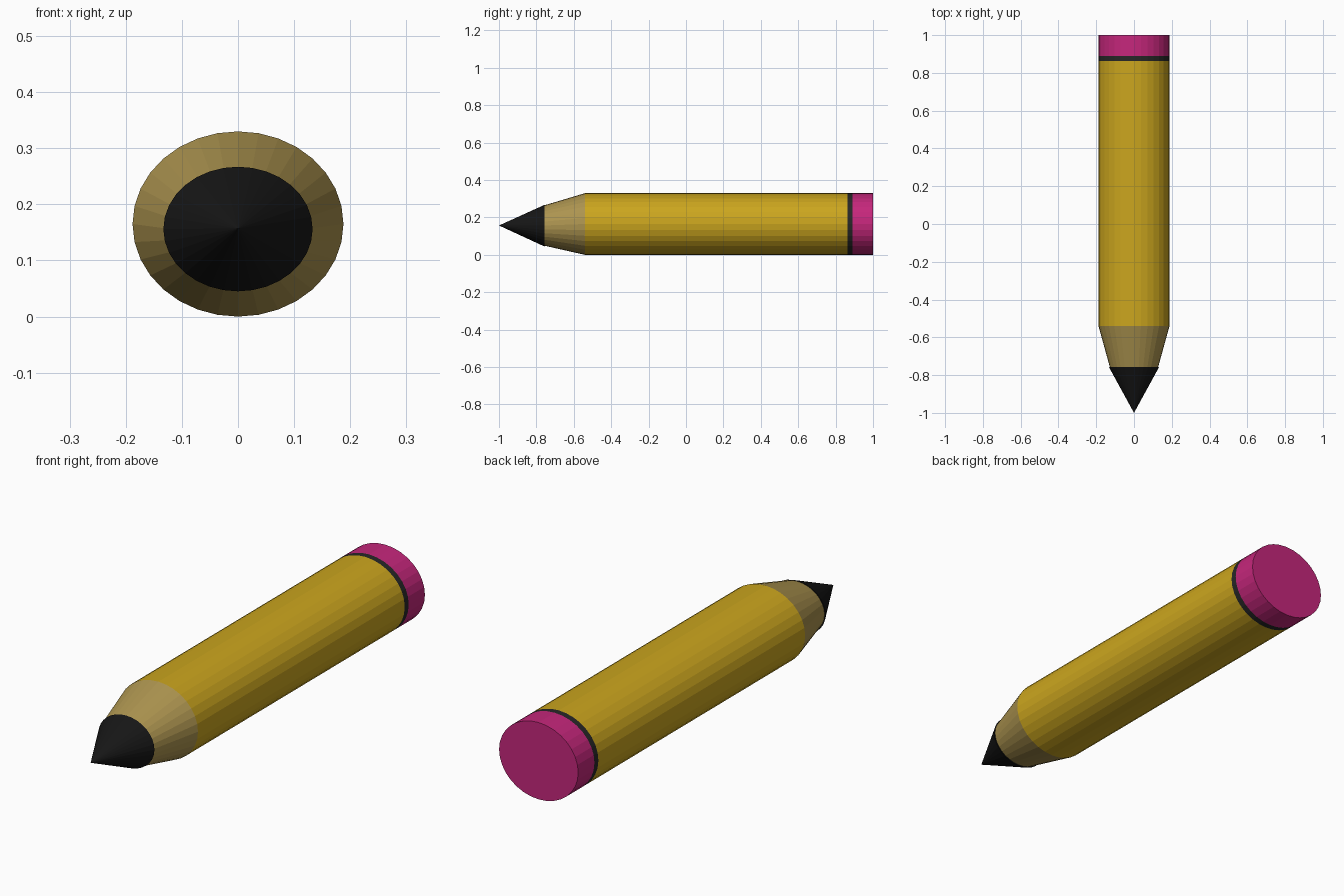
import bpy, bmesh
from math import sin, cos, tau

if "Cube" in bpy.data.objects:
    bpy.data.objects.remove(bpy.data.objects["Cube"])

SIDES = 32


def material(name, rgb):
    m = bpy.data.materials.new(name)
    m.diffuse_color = (*rgb, 1)
    m.use_nodes = True
    m.node_tree.nodes["Principled BSDF"].inputs["Base Color"].default_value = m.diffuse_color
    return m


def loft(name, sections, mat):
    """Closed oval solid along y; each section is (y, centre z, x radius, z radius)."""
    bm = bmesh.new()
    rings = []
    for y, cz, rx, rz in sections:
        if rx == 0:
            rings.append([bm.verts.new((0, y, cz))] * SIDES)
        else:
            rings.append([bm.verts.new((rx * sin(tau * i / SIDES), y,
                                        cz + rz * cos(tau * i / SIDES)))
                          for i in range(SIDES)])
    for a, b in zip(rings, rings[1:]):
        for i in range(SIDES):
            j = (i + 1) % SIDES
            bm.faces.new(dict.fromkeys((a[i], a[j], b[j], b[i])))
    for ring in (rings[0], rings[-1]):
        if ring[0] is not ring[1]:
            bm.faces.new(ring)
    bmesh.ops.recalc_face_normals(bm, faces=bm.faces)
    me = bpy.data.meshes.new(name)
    bm.to_mesh(me)
    bm.free()
    me.materials.append(mat)
    ob = bpy.data.objects.new(name, me)
    bpy.context.collection.objects.link(ob)
    return ob


yellow = material("yellow_paint", (0.60, 0.38, 0.013))
wood = material("bare_wood", (0.42, 0.30, 0.08))
black = material("graphite", (0.008, 0.008, 0.008))
dark = material("dark_band", (0.02, 0.02, 0.02))
pink = material("pink_rubber", (0.56, 0.02, 0.20))

RX, RZ = 0.188, 0.165

# Pointed lead and sharpened wood
loft("lead_tip", [(-1.0, 0.157, 0, 0), (-0.757, 0.156, 0.133, 0.111)], black)
loft("sharpened_wood", [(-0.757, 0.157, 0.128, 0.108), (-0.54, RZ, RX, RZ)], wood)

# Barrel, band and eraser share the same oval section
for name, y0, y1, mat in (("barrel", -0.54, 0.863, yellow),
                          ("band", 0.863, 0.89, dark),
                          ("eraser", 0.89, 1.0, pink)):
    loft(name, [(y0, RZ, RX, RZ), (y1, RZ, RX, RZ)], mat)
